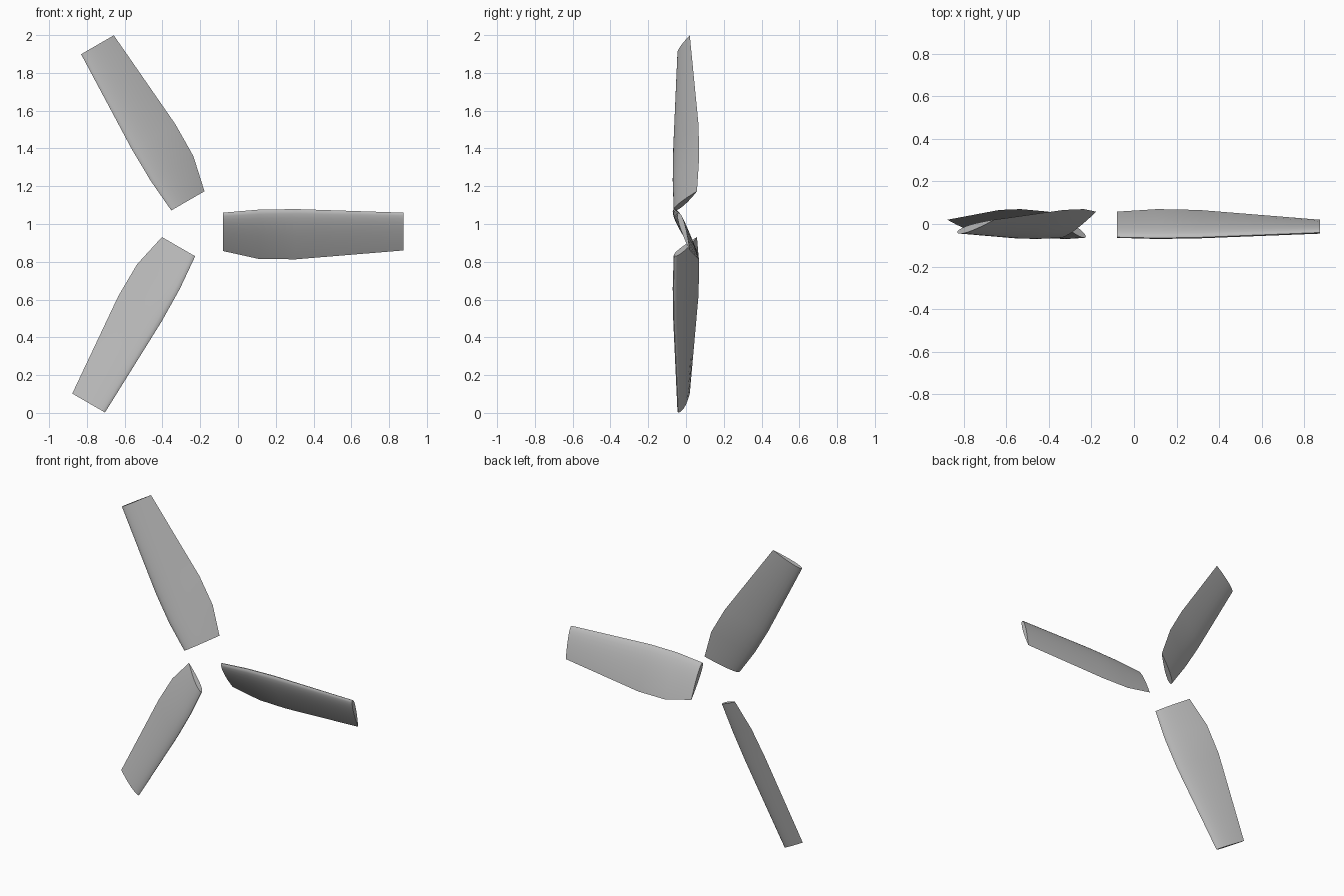
import bpy, bmesh, math
from mathutils import Matrix, Vector

cube = bpy.data.objects.get("Cube")
if cube:
    bpy.data.objects.remove(cube, do_unlink=True)

grey = bpy.data.materials.new("blade grey")
grey.use_nodes = True
colour = (0.5, 0.5, 0.5, 1)
grey.diffuse_color = colour
grey.node_tree.nodes["Principled BSDF"].inputs["Base Color"].default_value = colour

HUB = Vector((-0.22, 0, 0.987))
HALF = 12          # points per side of the airfoil
THICKNESS = 0.14   # relative to the chord

# Span position, leading edge (y, z) and trailing edge (y, z), from the hub
STATIONS = [
    (0.14, (-0.062, 0.073), (0.058, -0.130)),
    (0.33, (-0.066, 0.089), (0.070, -0.172)),
    (0.525, (-0.063, 0.092), (0.066, -0.174)),
    (1.095, (-0.040, 0.073), (0.020, -0.127)),
]


def half_thickness(t):
    """Rounded nose, sharp tail."""
    return 5 * THICKNESS * (0.2969 * math.sqrt(t) - 0.126 * t - 0.3516 * t**2
                            + 0.2843 * t**3 - 0.1036 * t**4)


def section(span, lead, trail):
    """Closed airfoil loop from the tail over the back, round the nose, to the tail."""
    a, b = Vector((span, *lead)), Vector((span, *trail))
    chord = b - a
    normal = Vector((0, -chord.z, chord.y))
    loop = []
    for i in range(2 * HALF):
        angle = math.pi * i / HALF
        t = (1 + math.cos(angle)) / 2
        side = 1 if i <= HALF else -1
        loop.append(a + chord * t + normal * side * half_thickness(t))
    return loop


def make_blade(name, degrees):
    bm = bmesh.new()
    rings = [[bm.verts.new(p) for p in section(*s)] for s in STATIONS]
    count = 2 * HALF
    for r0, r1 in zip(rings, rings[1:]):
        for i in range(count):
            j = (i + 1) % count
            bm.faces.new((r0[i], r0[j], r1[j], r1[i]))
    # Flat root and tip caps
    bm.faces.new(rings[0])
    bm.faces.new(rings[-1])
    bmesh.ops.recalc_face_normals(bm, faces=bm.faces)
    turn = Matrix.Rotation(-math.radians(degrees), 4, 'Y')
    bm.transform(Matrix.Translation(HUB) @ turn)
    mesh = bpy.data.meshes.new(name)
    bm.to_mesh(mesh)
    bm.free()
    mesh.materials.append(grey)
    blade = bpy.data.objects.new(name, mesh)
    bpy.context.collection.objects.link(blade)
    bpy.ops.object.select_all(action='DESELECT')
    blade.select_set(True)
    bpy.context.view_layer.objects.active = blade
    bpy.ops.object.shade_smooth_by_angle(angle=math.radians(40))


# Three blades spaced evenly about the hub
for name, degrees in (("left_blade", 0), ("upper_blade", 120), ("lower_blade", 240)):
    make_blade(name, degrees)
